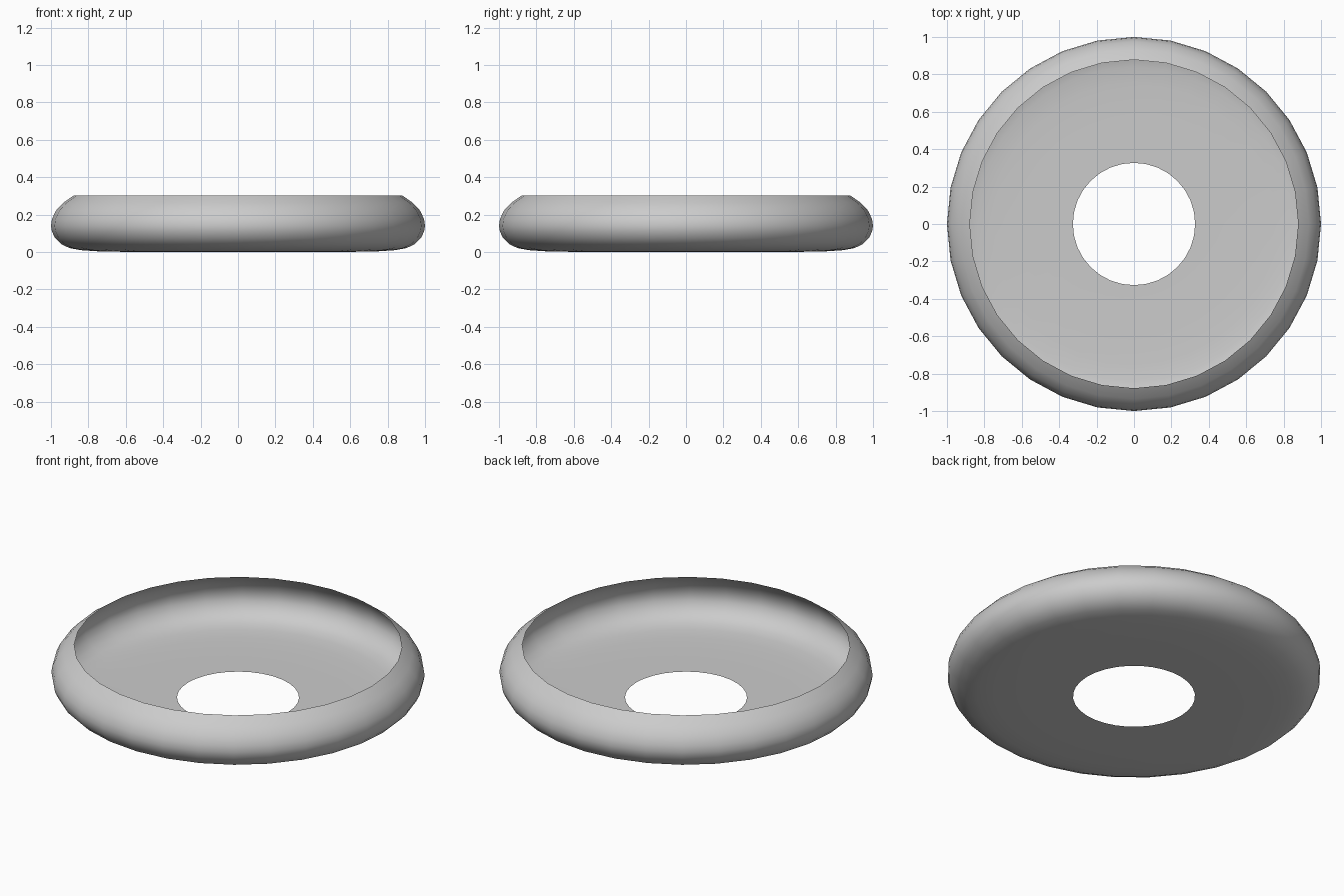
import bpy, bmesh
from math import cos, sin, tau

if "Cube" in bpy.data.objects:
    bpy.data.objects.remove(bpy.data.objects["Cube"])

SEGMENTS = 32

# Profile (radius, height) from the central hole, out along the base, up to the open rim
PROFILE = [(0.327, 0.0), (0.45, 0.0), (0.60, 0.001), (0.75, 0.004), (0.84, 0.010),
           (0.90, 0.021), (0.945, 0.042), (0.978, 0.075), (0.995, 0.11), (1.0, 0.14),
           (0.995, 0.175), (0.975, 0.22), (0.935, 0.263), (0.878, 0.303)]

# Single-sheet dish, open at the hole and at the rim
bm = bmesh.new()
rings = [[bm.verts.new((r * cos(tau * i / SEGMENTS), r * sin(tau * i / SEGMENTS), z))
          for i in range(SEGMENTS)] for r, z in PROFILE]
for inner, outer in zip(rings, rings[1:]):
    for i in range(SEGMENTS):
        j = (i + 1) % SEGMENTS
        bm.faces.new((inner[i], inner[j], outer[j], outer[i]))

mesh = bpy.data.meshes.new("ring_dish")
bm.to_mesh(mesh)
bm.free()
dish = bpy.data.objects.new("ring_dish", mesh)
bpy.context.collection.objects.link(dish)
mesh.shade_smooth()
